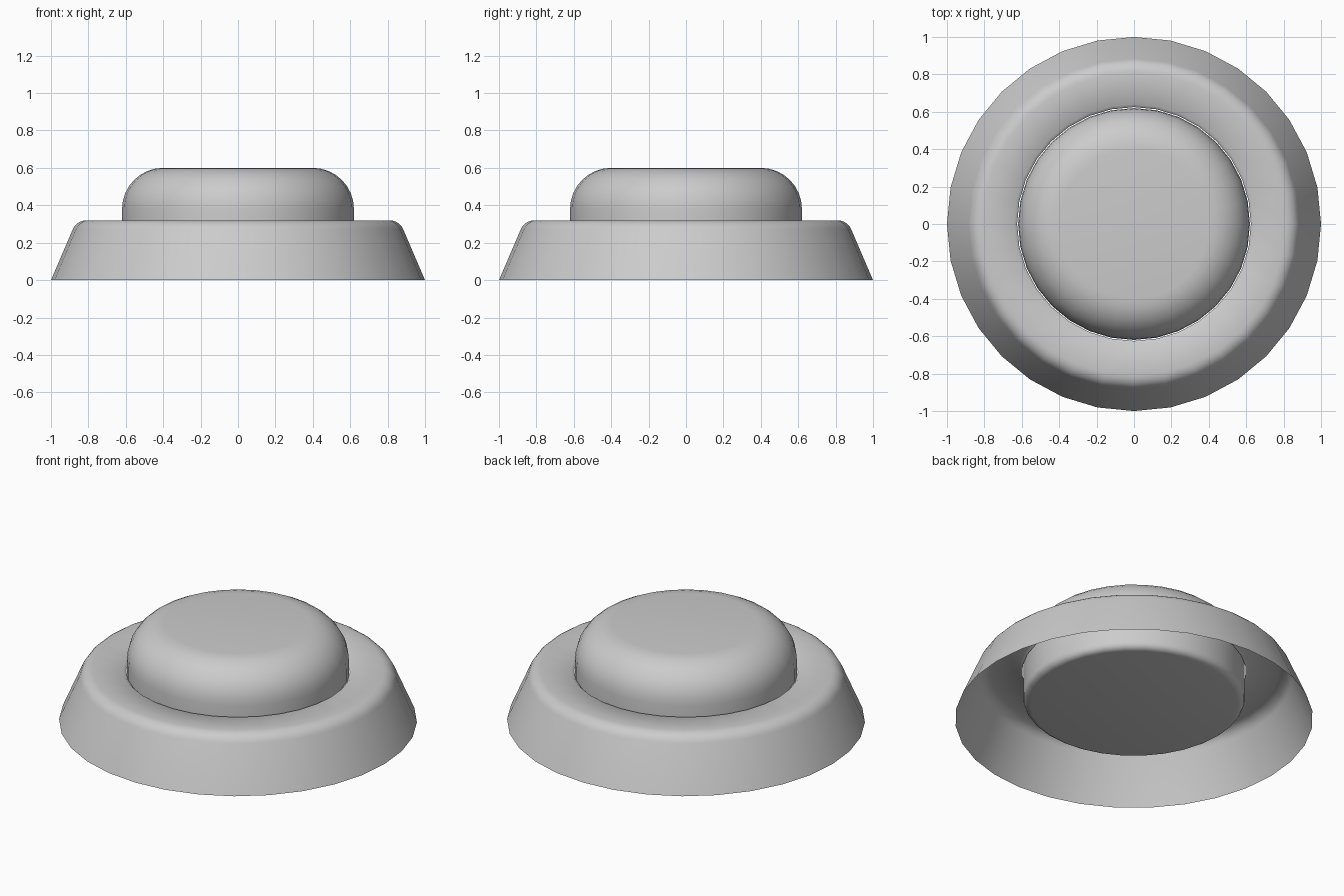
import bpy, bmesh
from math import sin, cos, pi, radians

if "Cube" in bpy.data.objects:
    bpy.data.objects.remove(bpy.data.objects["Cube"])

SIDES = 32


def arc(cr, cz, radius, a0, a1, steps):
    """Points of a profile arc as (radius, height)."""
    angles = [radians(a0 + (a1 - a0) * i / steps) for i in range(steps + 1)]
    return [(cr + radius * cos(a), cz + radius * sin(a)) for a in angles]


def lathe(name, profile, capped, smooth_angle=40):
    """Spin a bottom-to-top outer profile around z."""
    bm = bmesh.new()
    rings = [[bm.verts.new((r * cos(2 * pi * i / SIDES), r * sin(2 * pi * i / SIDES), z))
              for i in range(SIDES)] for r, z in profile]
    for low, high in zip(rings, rings[1:]):
        for i in range(SIDES):
            j = (i + 1) % SIDES
            bm.faces.new((low[i], low[j], high[j], high[i]))
    if capped:
        bm.faces.new(rings[0][::-1])
        bm.faces.new(rings[-1])
    mesh = bpy.data.meshes.new(name)
    bm.to_mesh(mesh)
    bm.free()
    obj = bpy.data.objects.new(name, mesh)
    bpy.context.collection.objects.link(obj)
    bpy.ops.object.select_all(action='DESELECT')
    obj.select_set(True)
    bpy.context.view_layer.objects.active = obj
    bpy.ops.object.shade_smooth_by_angle(angle=radians(smooth_angle))
    return obj


# Open sloping collar with a rounded shoulder and a small lip around the button
shoulder = arc(0.81, 0.24, 0.08, 23, 90, 5)
lathe("base_collar", [(1.0, 0.0)] + shoulder + [(0.64, 0.32), (0.625, 0.305)], False, 60)

# Solid push button, softly rounded on top and slightly below
bottom_edge = arc(0.58, 0.14, 0.04, -90, 0, 4)
top_edge = arc(0.40, 0.38, 0.22, 0, 90, 8)
lathe("push_button", bottom_edge + top_edge, True)
